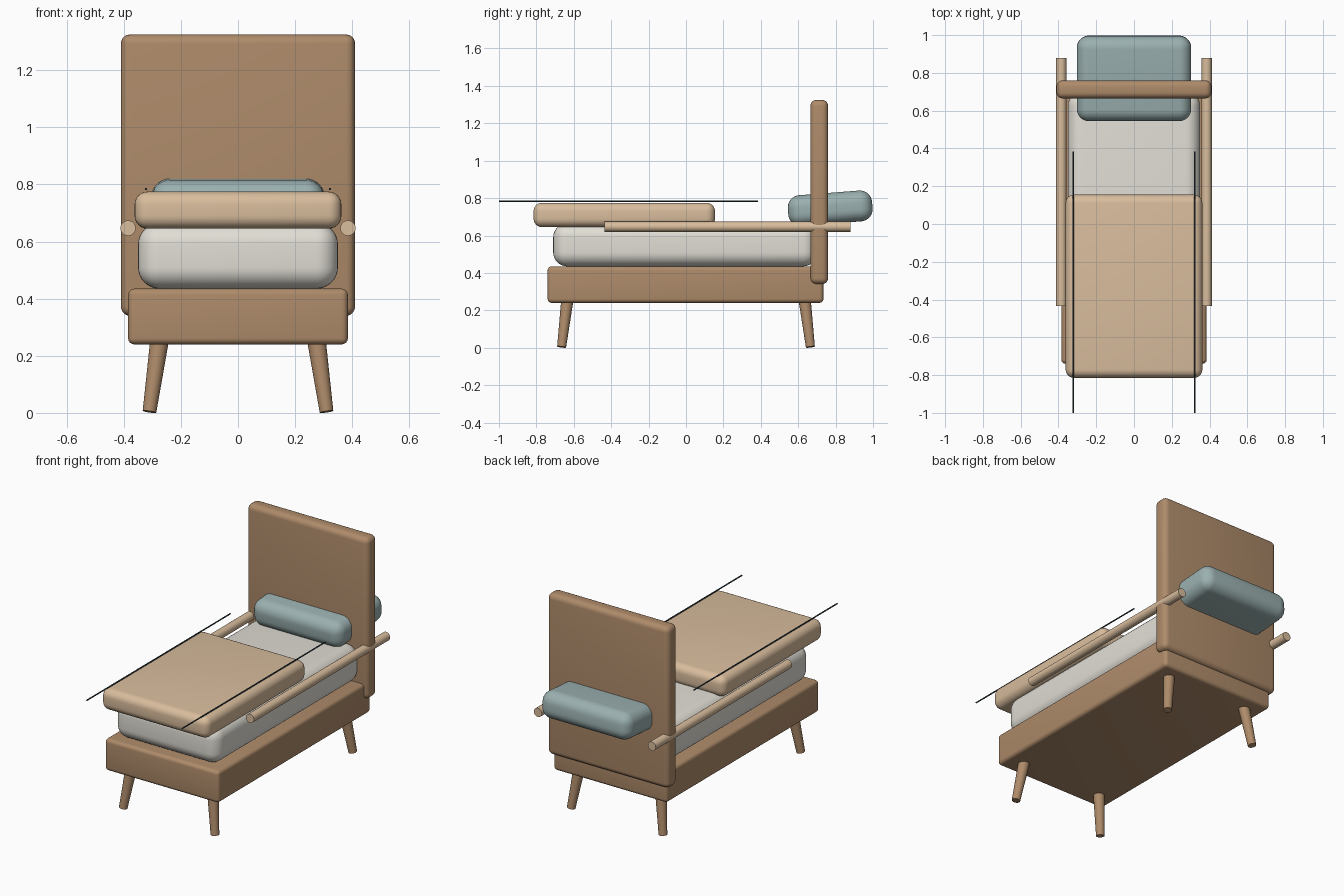
import bpy, math
from mathutils import Vector

cube = bpy.data.objects.get("Cube")
if cube:
    bpy.data.objects.remove(cube, do_unlink=True)


def material(name, rgb):
    linear = [((c / 255 + 0.055) / 1.055) ** 2.4 for c in rgb]
    m = bpy.data.materials.new(name)
    m.use_nodes = True
    m.diffuse_color = (*linear, 1)
    m.node_tree.nodes["Principled BSDF"].inputs["Base Color"].default_value = (*linear, 1)
    return m


wood = material("warm wood", (174, 139, 106))
tan = material("light tan", (217, 189, 157))
linen = material("off-white linen", (225, 222, 213))
sage = material("grey teal", (155, 176, 176))
dark = material("dark slate", (50, 68, 75))


def finish(name, mat, angle=40):
    o = bpy.context.object
    o.name = o.data.name = name
    o.data.materials.append(mat)
    bpy.ops.object.shade_smooth_by_angle(angle=math.radians(angle))
    return o


def rounded_box(name, mat, low, high, radius, segments=5, tilt=0):
    """Box between two corners with rounded edges."""
    low, high = Vector(low), Vector(high)
    bpy.ops.mesh.primitive_cube_add(size=1, location=(low + high) / 2)
    o = bpy.context.object
    o.scale = high - low
    bpy.ops.object.transform_apply(location=False, rotation=False, scale=True)
    bevel = o.modifiers.new("rounding", "BEVEL")
    bevel.width = radius
    bevel.segments = segments
    bpy.ops.object.modifier_apply(modifier=bevel.name)
    o.rotation_euler.x = tilt
    return finish(name, mat)


def rod(name, mat, start, end, r_start, r_end, sides=24):
    """Straight, optionally tapered rod between two points."""
    start, end = Vector(start), Vector(end)
    axis = end - start
    bpy.ops.mesh.primitive_cone_add(
        vertices=sides, radius1=r_start, radius2=r_end, depth=axis.length,
        location=(start + end) / 2, rotation=axis.to_track_quat("Z", "Y").to_euler())
    return finish(name, mat)


# Bed base and headboard
rounded_box("bed_base", wood, (-0.385, -0.74, 0.24), (0.385, 0.735, 0.435), 0.022)
rounded_box("headboard", wood, (-0.41, 0.665, 0.34), (0.41, 0.76, 1.325), 0.032)

# Bedding
rounded_box("mattress", linen, (-0.35, -0.71, 0.435), (0.35, 0.70, 0.665), 0.075, 8)
rounded_box("blanket", tan, (-0.362, -0.815, 0.645), (0.362, 0.155, 0.775), 0.045, 6)
rounded_box("pillow", sage, (-0.303, 0.545, 0.663), (0.303, 0.997, 0.828), 0.065, 8,
            tilt=math.radians(4.5))

for side, s in (("left", 1), ("right", -1)):
    # Side rails and thin trim lines over the blanket
    rod(side + "_rail", tan, (s * 0.385, -0.435, 0.647), (s * 0.385, 0.88, 0.647), 0.027, 0.027)
    rod(side + "_trim", dark, (s * 0.322, -1, 0.784), (s * 0.322, 0.385, 0.784), 0.004, 0.004, 8)
    # Splayed tapered legs
    for end, e in (("front", -1), ("back", 1)):
        rod(f"{end}_{side}_leg", wood, (s * 0.31, e * 0.665, 0.004),
            (s * 0.274, e * 0.634, 0.26), 0.024, 0.033)
